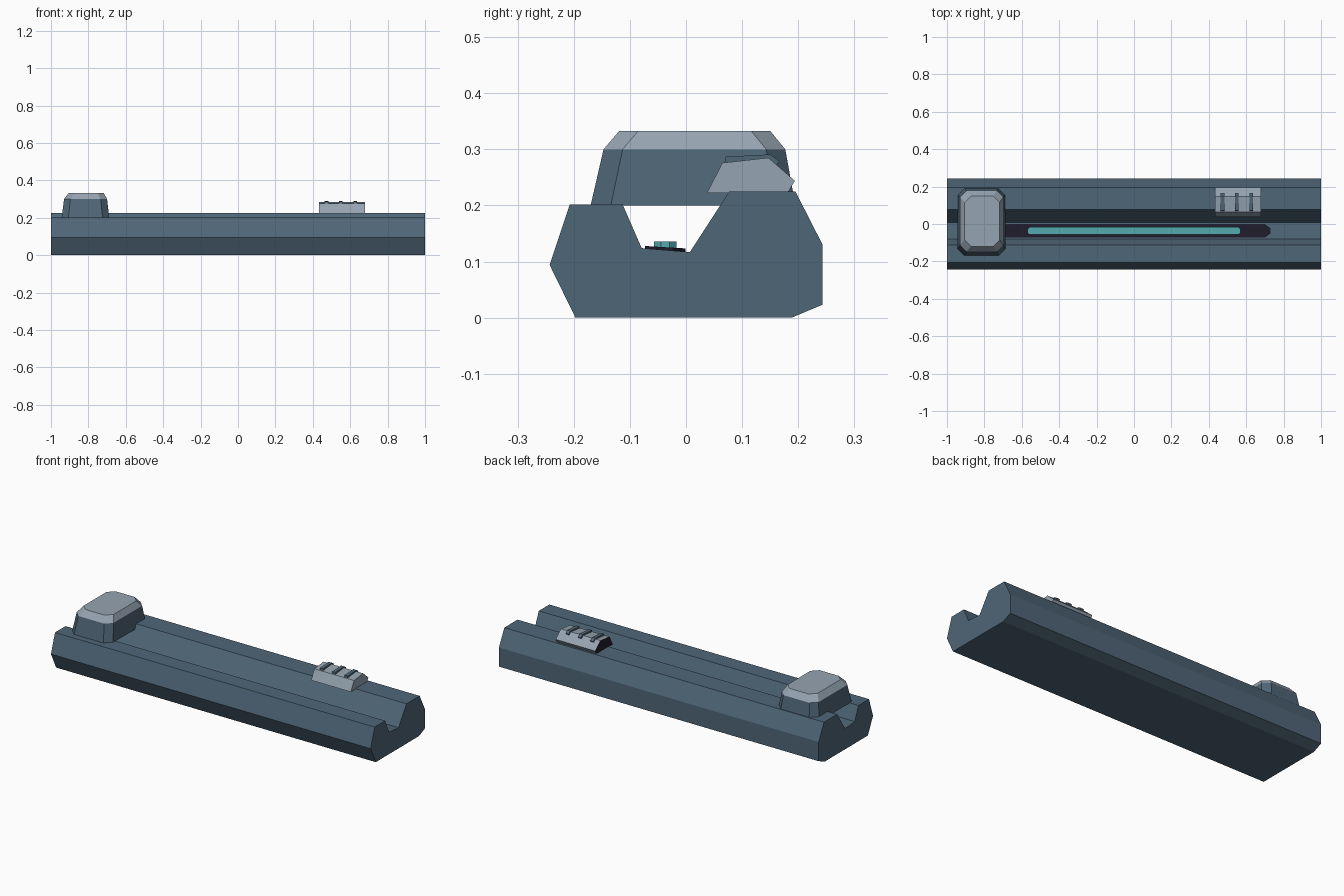
import bpy, bmesh, math
from mathutils import Matrix

if "Cube" in bpy.data.objects:
    bpy.data.objects.remove(bpy.data.objects["Cube"], do_unlink=True)


def material(name, rgb):
    mat = bpy.data.materials.new(name)
    mat.use_nodes = True
    colour = (*rgb, 1)
    mat.diffuse_color = colour
    mat.node_tree.nodes["Principled BSDF"].inputs["Base Color"].default_value = colour
    return mat


slate = material("slate_blue", (0.078, 0.133, 0.185))
grey = material("light_grey", (0.30, 0.37, 0.44))
navy = material("dark_navy", (0.014, 0.012, 0.026))
teal = material("teal", (0.09, 0.40, 0.43))


def loft(name, rings, mats, pick=None):
    """Skin equal-length rings, cap both ends, colour faces by a rule."""
    bm = bmesh.new()
    loops = [[bm.verts.new(p) for p in ring] for ring in rings]
    for a, b in zip(loops, loops[1:]):
        for i in range(len(a)):
            j = (i + 1) % len(a)
            bm.faces.new((a[i], a[j], b[j], b[i]))
    bm.faces.new(loops[0])
    bm.faces.new(loops[-1])
    bmesh.ops.recalc_face_normals(bm, faces=bm.faces)
    bm.normal_update()
    if pick:
        for f in bm.faces:
            f.material_index = pick(f)
    mesh = bpy.data.meshes.new(name)
    bm.to_mesh(mesh)
    bm.free()
    for m in mats:
        mesh.materials.append(m)
    obj = bpy.data.objects.new(name, mesh)
    bpy.context.collection.objects.link(obj)
    return obj


def extrude_x(name, profile, x0, x1, mats, pick=None):
    return loft(name, [[(x, y, z) for y, z in profile] for x in (x0, x1)], mats, pick)


def octagon(x0, x1, y0, y1, z, cx, cy):
    """Rectangle with cut corners."""
    return [(x0 + cx, y0, z), (x1 - cx, y0, z), (x1, y0 + cy, z), (x1, y1 - cy, z),
            (x1 - cx, y1, z), (x0 + cx, y1, z), (x0, y1 - cy, z), (x0, y0 + cy, z)]


# Grooved long body
body = [(-0.197, 0), (0.188, 0), (0.243, 0.023), (0.243, 0.131), (0.195, 0.225),
        (0.077, 0.225), (0.007, 0.117), (-0.079, 0.124), (-0.113, 0.202),
        (-0.207, 0.202), (-0.243, 0.094)]
extrude_x("rail_body", body, -1, 1, [slate])

# Tapered block bridging the groove, with a pale bevelled cap
loft("end_block", [octagon(-0.943, -0.688, -0.17, 0.195, 0.2, 0.036, 0.036),
                   octagon(-0.93, -0.7, -0.147, 0.177, 0.3, 0.034, 0.034),
                   octagon(-0.905, -0.718, -0.119, 0.15, 0.333, 0.034, 0.034)],
     [slate, grey], lambda f: int(f.calc_center_median().z > 0.302))

# Raised grip with a dark inner end
grip = [(0.037, 0.222), (0.065, 0.276), (0.147, 0.285), (0.194, 0.244), (0.181, 0.222)]
extrude_x("grip", grip, 0.432, 0.68, [grey, navy], lambda f: int(f.normal.x < -0.9))

# Three ribs across the grip
rib = [(0.068, 0.272), (0.071, 0.287), (0.15, 0.291), (0.167, 0.279), (0.16, 0.27)]
for i in range(3):
    x = 0.473 + 0.077 * i
    extrude_x(f"grip_rib_{i + 1}", rib, x - 0.01, x + 0.01, [slate])

# Dark plate lying on the sloping groove floor
plate = loft("groove_plate", [octagon(-0.73, 0.73, -0.036, 0.036, z, 0.03, 0.022)
                              for z in (-0.002, 0.005)], [navy])
plate.data.transform(Matrix.Translation((0, -0.037, 0.1206)) @ Matrix.Rotation(-0.06, 4, "X"))

# Teal light bar with cut ends
loft("light_bar", [octagon(-0.57, 0.57, -0.057, -0.017, z, 0.012, 0.012)
                   for z in (0.122, 0.136)], [teal])
